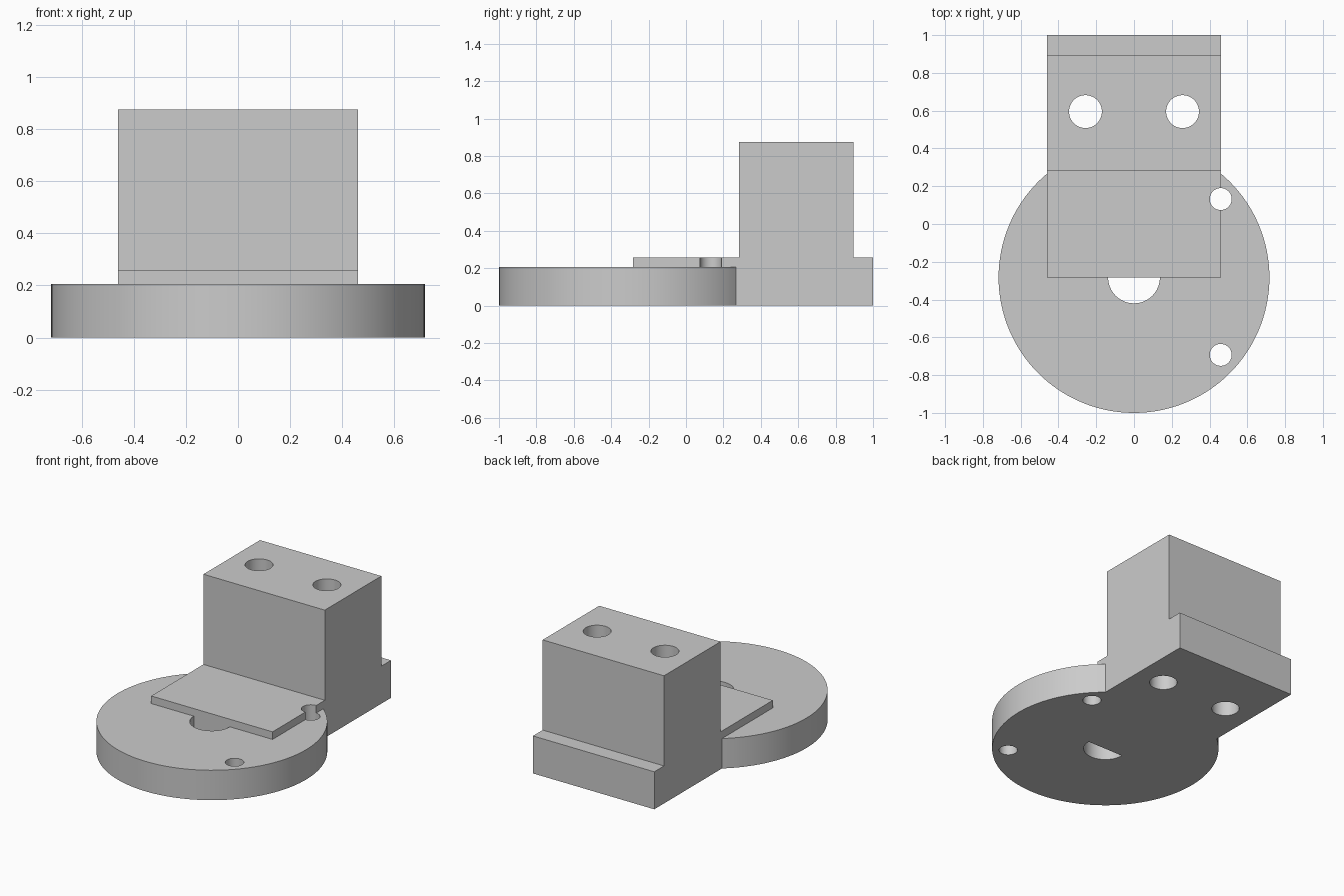
import bpy
import bmesh
import math

cube = bpy.data.objects.get("Cube")
if cube:
    bpy.data.objects.remove(cube, do_unlink=True)

GREY = (0.6, 0.6, 0.6, 1.0)
metal = bpy.data.materials.new("plain grey")
metal.use_nodes = True
metal.diffuse_color = GREY
metal.node_tree.nodes["Principled BSDF"].inputs["Base Color"].default_value = GREY

HALF_WIDTH = 0.46
DISC_Y = -0.283
DISC_HEIGHT = 0.205


def cylinder(name, x, y, radius, bottom, top, sides=64):
    bpy.ops.mesh.primitive_cylinder_add(
        vertices=sides, radius=radius, depth=top - bottom,
        location=(x, y, (bottom + top) / 2))
    obj = bpy.context.object
    obj.name = name
    obj.data.materials.append(metal)
    return obj


def extrude_profile(name, profile, half_width):
    """Extrude a (y, z) outline symmetrically along x."""
    bm = bmesh.new()
    face = bm.faces.new([bm.verts.new((-half_width, y, z)) for y, z in profile])
    result = bmesh.ops.extrude_face_region(bm, geom=[face])
    moved = [v for v in result["geom"] if isinstance(v, bmesh.types.BMVert)]
    bmesh.ops.translate(bm, verts=moved, vec=(2 * half_width, 0, 0))
    bmesh.ops.recalc_face_normals(bm, faces=bm.faces)
    mesh = bpy.data.meshes.new(name)
    bm.to_mesh(mesh)
    bm.free()
    obj = bpy.data.objects.new(name, mesh)
    bpy.context.collection.objects.link(obj)
    mesh.materials.append(metal)
    return obj


def combine(target, tool, operation):
    """Apply a boolean and discard the tool object."""
    mod = target.modifiers.new(operation.lower(), "BOOLEAN")
    mod.operation = operation
    mod.solver = "EXACT"
    mod.object = tool
    bpy.context.view_layer.objects.active = target
    bpy.ops.object.modifier_apply(modifier=mod.name)
    bpy.data.objects.remove(tool, do_unlink=True)


# Round base with its central bore
body = cylinder("flanged_mounting_block", 0, DISC_Y, 0.717, 0, DISC_HEIGHT, 128)
combine(body, cylinder("centre_bore", 0, DISC_Y, 0.137, -0.1, 0.5), "DIFFERENCE")

# Stepped block: front tongue, tall middle and rear ledge, filling half the bore
block = extrude_profile("stepped_block", [
    (DISC_Y, 0), (1, 0), (1, 0.257), (0.895, 0.257),
    (0.895, 0.875), (0.283, 0.875), (0.283, 0.257), (DISC_Y, 0.257)], HALF_WIDTH)
combine(body, block, "UNION")

# Vertical holes through the tall block
for x in (-0.257, 0.257):
    combine(body, cylinder("block_hole", x, 0.595, 0.087, -0.1, 1), "DIFFERENCE")

# Small holes through the left side of the base
for offset in (-0.41, 0.415):
    combine(body, cylinder("base_hole", 0.459, DISC_Y + offset, 0.058, -0.1, 0.5),
            "DIFFERENCE")

# Smooth round walls, crisp edges
bpy.ops.object.select_all(action="DESELECT")
body.select_set(True)
bpy.context.view_layer.objects.active = body
bpy.ops.object.shade_smooth_by_angle(angle=math.radians(30))
